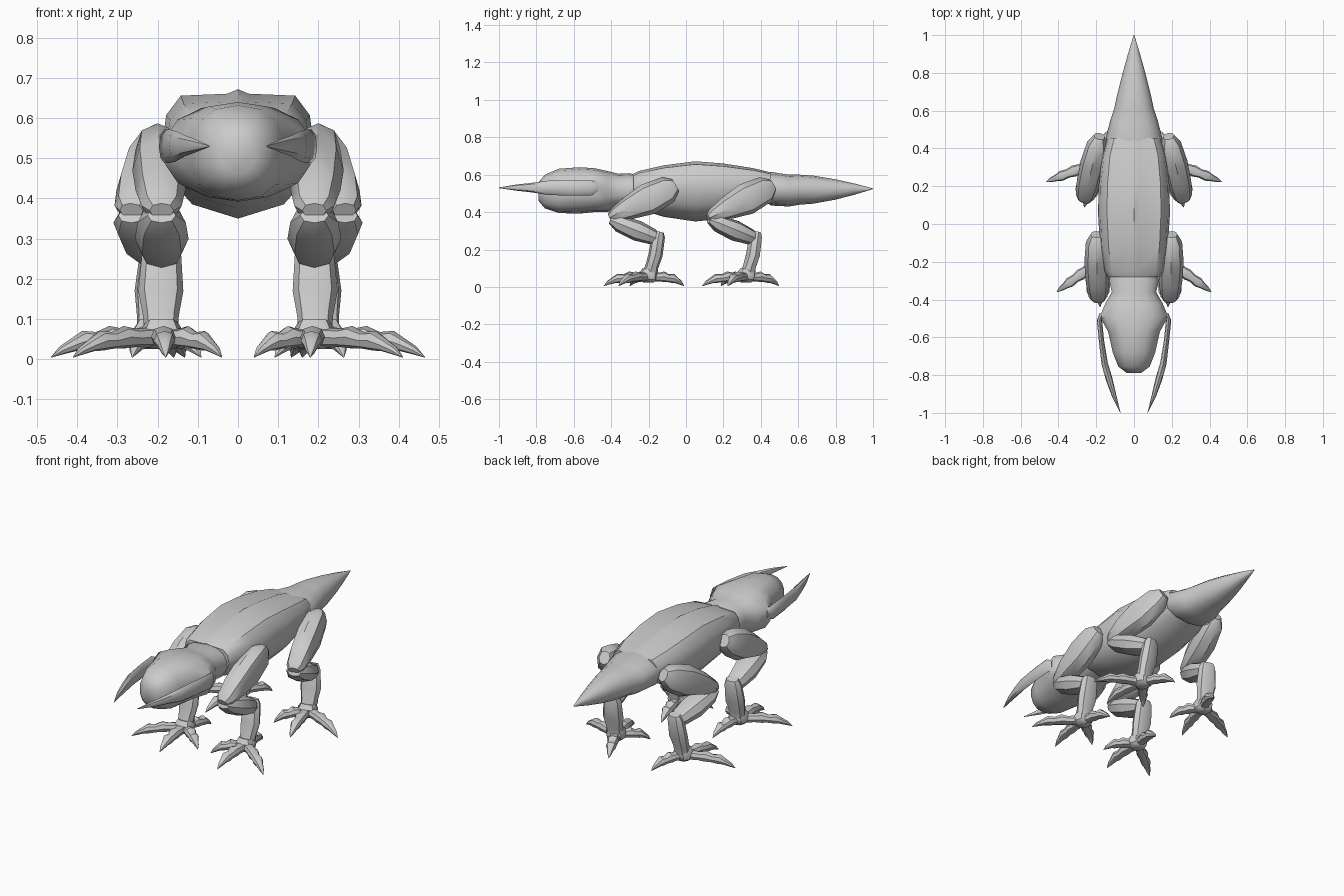
import bpy, bmesh, math
from mathutils import Vector, Matrix

if "Cube" in bpy.data.objects:
    bpy.data.objects.remove(bpy.data.objects["Cube"])


def round_profile(n, power=1.0):
    pts = []
    for i in range(n):
        a = 2 * math.pi * i / n + math.pi / 2
        c, s = math.cos(a), math.sin(a)
        pts.append((math.copysign(abs(c) ** power, c), math.copysign(abs(s) ** power, s)))
    return pts


def loft(name, rings, profile, up, axis=None, mirror=False, xform=None):
    """rings: (position, half width across, half width along 'up')"""
    bm = bmesh.new()
    loops = []
    pos = [Vector(r[0]) for r in rings]
    for i, (p, ra, rb) in enumerate(rings):
        d = Vector(axis) if axis else pos[min(i + 1, len(pos) - 1)] - pos[max(i - 1, 0)]
        d.normalize()
        side = d.cross(Vector(up)).normalized()
        v_axis = side.cross(d)
        loops.append([bm.verts.new(pos[i] + side * u * ra + v_axis * v * rb) for u, v in profile])
    n = len(profile)
    for a, b in zip(loops, loops[1:]):
        for i in range(n):
            bm.faces.new((a[i], a[(i + 1) % n], b[(i + 1) % n], b[i]))
    bm.faces.new(loops[0])
    bm.faces.new(loops[-1])
    bmesh.ops.recalc_face_normals(bm, faces=bm.faces)
    if xform:
        bm.transform(xform)
    me = bpy.data.meshes.new(name)
    bm.to_mesh(me)
    bm.free()
    ob = bpy.data.objects.new(name, me)
    bpy.context.collection.objects.link(ob)
    if mirror:
        ob.modifiers.new("Mirror", 'MIRROR').use_mirror_merge = False
    return ob


def trunk(name, stations, profile):
    """stations along y: (y, half width, top z, bottom z)"""
    rings = [((0, y, (t + b) / 2), w, (t - b) / 2) for y, w, t, b in stations]
    return loft(name, rings, profile, (0, 0, 1), axis=(0, 1, 0))


# Body: flat-backed shell with a keel underneath
half = [(0, 1), (.14, .93), (.75, .9), (.94, .6), (1, .1), (.85, -.45), (.6, -.78), (0, -1)]
shell = half + [(-x, z) for x, z in reversed(half[1:-1])]
trunk("body", [(-.28, .14, .605, .43), (-.25, .155, .62, .415), (-.12, .18, .65, .375),
               (.05, .19, .672, .35), (.2, .188, .66, .365), (.36, .17, .635, .41),
               (.455, .14, .612, .45)], shell)

# Head with blunt muzzle and wide cheeks
trunk("head", [(-.25, .12, .59, .44), (-.30, .135, .608, .425), (-.36, .12, .605, .42),
               (-.42, .155, .62, .40), (-.49, .185, .635, .40), (-.57, .14, .64, .392),
               (-.68, .115, .632, .395), (-.755, .085, .60, .42), (-.788, .04, .56, .46)],
      round_profile(14, .85))

# Tail
trunk("tail", [(.42, .14, .61, .46), (.455, .15, .615, .435), (.55, .125, .60, .43),
               (.61, .105, .60, .44), (.68, .09, .595, .445), (.8, .06, .575, .467),
               (.9, .032, .553, .493), (1.0, .002, .527, .523)], round_profile(12, .9))

# Curved mandibles either side of the head
loft("mandible", [((.17, -.475, .53), .012, .025), ((.183, -.51, .53), .014, .042),
                  ((.172, -.62, .53), .014, .042), ((.155, -.74, .53), .017, .038),
                  ((.132, -.82, .531), .018, .026), ((.105, -.91, .531), .012, .016),
                  ((.072, -1.0, .53), .001, .002)], round_profile(8), (0, 0, 1), mirror=True)

# Legs: the rear pair is the front pair moved back and splayed outward
HIP = Vector((.195, -.12, 0))
OCT = round_profile(8, .9)


def leg(prefix, hip, turn):
    m = Matrix.Translation(hip) @ Matrix.Rotation(math.radians(turn), 4, 'Z') @ Matrix.Translation(-HIP)

    def limb(part, pts, up):
        loft(f"{prefix}_{part}", [((x, y, z), w, r) for x, y, z, w, r in pts],
             OCT, up, mirror=True, xform=m)

    limb("thigh", [(.20, -.055, .545, .03, .035), (.20, -.095, .522, .055, .073),
                   (.197, -.2, .47, .066, .086), (.193, -.31, .42, .062, .062),
                   (.19, -.385, .382, .05, .038), (.19, -.41, .37, .03, .02)], (0, 0, 1))
    limb("calf", [(.19, -.405, .358, .035, .02), (.19, -.36, .34, .06, .045),
                  (.19, -.26, .30, .067, .055), (.19, -.175, .267, .052, .042),
                  (.19, -.135, .252, .03, .022)], (0, 0, 1))
    limb("shank", [(.19, -.14, .295, .035, .022), (.19, -.147, .27, .048, .035),
                   (.192, -.163, .17, .056, .038), (.192, -.182, .11, .045, .035),
                   (.192, -.19, .075, .042, .04)], (0, -1, 0))
    limb("foot", [(.19, -.195, .092, .04, .038), (.19, -.2, .07, .054, .05),
                  (.19, -.2, .04, .05, .045), (.19, -.2, .025, .03, .03)], (0, -1, 0))
    # Clawed toes: (tip x, tip y)
    tips = {"outer": (.41, -.36), "front": (.18, -.44), "inner": (.04, -.30), "rear": (.16, -.01)}
    shape = [(.05, .055, .026), (.3, .053, .023), (.42, .055, .028), (.55, .047, .021),
             (.68, .046, .025), (.78, .036, .017), (.9, .022, .011), (1, .005, .001)]
    for key, (tx, ty) in tips.items():
        limb(f"toe_{key}", [(.19 + (tx - .19) * t, -.2 + (ty + .2) * t, z, r * 1.1, r)
                            for t, z, r in shape], (0, 0, 1))


leg("front_leg", HIP, 0)
leg("rear_leg", Vector((.195, .40, 0)), 15)

# Smooth shading with crisp creases
bpy.ops.object.select_all(action='SELECT')
bpy.context.view_layer.objects.active = bpy.data.objects["body"]
bpy.ops.object.shade_smooth_by_angle(angle=math.radians(40))
